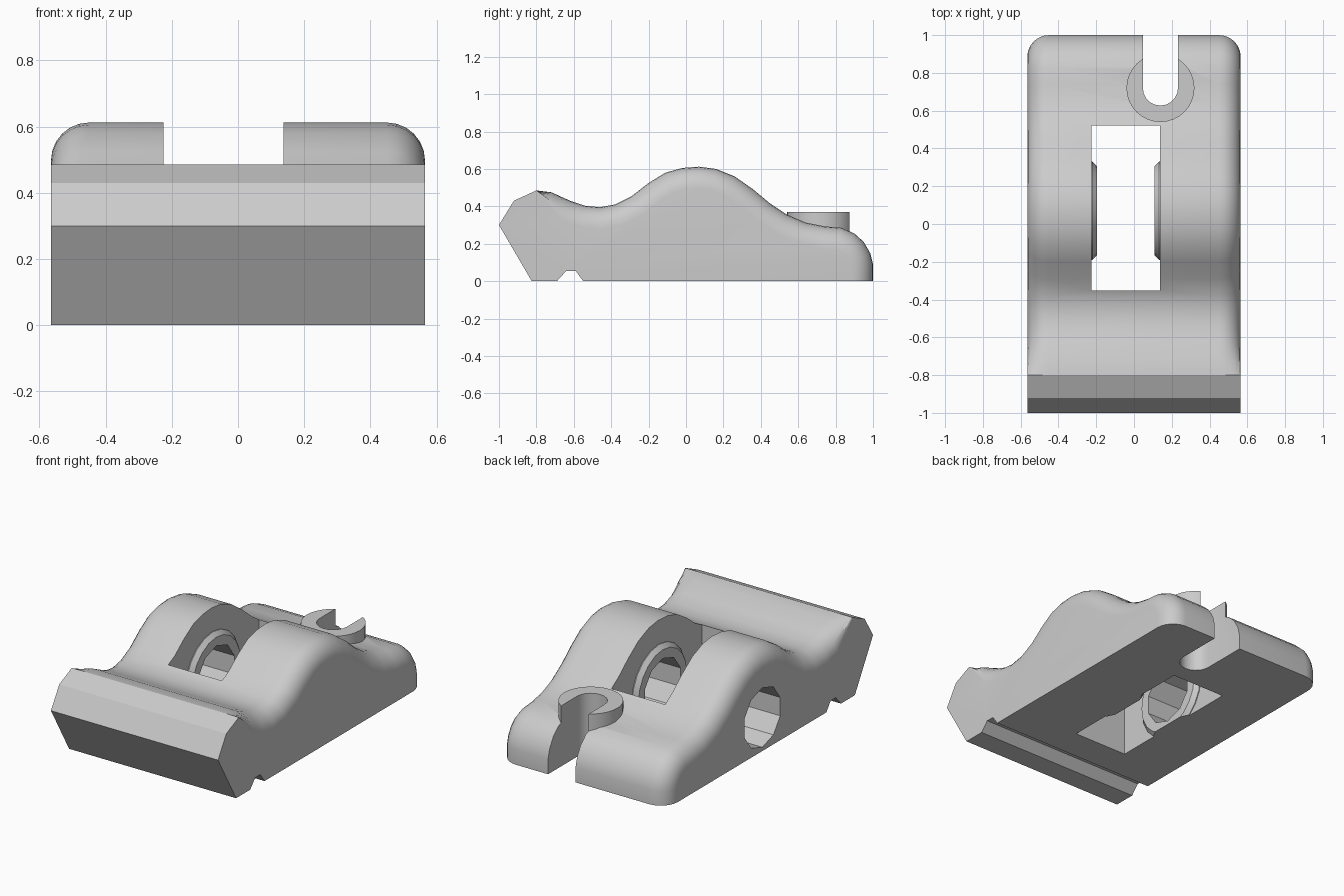
import bpy, bmesh, math
from mathutils import Vector, Matrix

old = bpy.data.objects.get("Cube")
if old:
    bpy.data.objects.remove(old, do_unlink=True)

grey = bpy.data.materials.new("light grey")
grey.use_nodes = True
grey.diffuse_color = (0.6, 0.6, 0.6, 1)
grey.node_tree.nodes["Principled BSDF"].inputs["Base Color"].default_value = (0.6, 0.6, 0.6, 1)


def make_object(name, bm):
    bmesh.ops.recalc_face_normals(bm, faces=bm.faces[:])
    mesh = bpy.data.meshes.new(name)
    bm.to_mesh(mesh)
    bm.free()
    mesh.materials.append(grey)
    obj = bpy.data.objects.new(name, mesh)
    bpy.context.collection.objects.link(obj)
    return obj


def loft(name, sections):
    """Skin a row of matching closed sections and cap both ends."""
    bm = bmesh.new()
    rings = [[bm.verts.new(p) for p in s] for s in sections]
    n = len(rings[0])
    for a, b in zip(rings, rings[1:]):
        for i in range(n):
            j = (i + 1) % n
            bm.faces.new((a[i], a[j], b[j], b[i]))
    bm.faces.new(rings[0])
    bm.faces.new(rings[-1])
    return make_object(name, bm)


def circle(r, sides, start=0.0):
    return [(r * math.cos(start + math.tau * i / sides),
             r * math.sin(start + math.tau * i / sides)) for i in range(sides)]


def combine(target, tool, operation):
    """Apply a boolean and discard the tool."""
    mod = target.modifiers.new("cut", "BOOLEAN")
    mod.operation, mod.object, mod.solver = operation, tool, "EXACT"
    bpy.context.view_layer.objects.active = target
    bpy.ops.object.modifier_apply(modifier=mod.name)
    bpy.data.objects.remove(tool, do_unlink=True)


# Body: side profile swept across x, rounded over at both sides
HALF, ROUND, STEPS = 0.565, 0.115, 6
top = [(-1, .30), (-.92, .43), (-.8, .485), (-.72, .475), (-.62, .43), (-.54, .403),
       (-.46, .395), (-.38, .41), (-.29, .455), (-.2, .525), (-.11, .58), (-.02, .605),
       (.07, .612), (.16, .6), (.26, .56), (.36, .49), (.45, .415), (.54, .355),
       (.64, .313), (.74, .293), (.83, .285), (.9, .255), (.95, .21), (.985, .15),
       (1, .09), (1, 0)]
base = [(-.55, 0), (-.59, .055), (-.64, .055), (-.69, 0), (-.825, 0)]


def section(x, inset):
    pts = []
    for i, (y, z) in enumerate(top):
        weight = min(1, max(0, (y + .8) / .16))
        if i == len(top) - 1:
            normal = Vector((1, 0))
        else:
            before, after = Vector(top[max(i - 1, 0)]), Vector(top[i + 1])
            d = (after - before).normalized()
            normal = Vector((-d.y, d.x))
        pts.append((x, y - normal.x * inset * weight, z - normal.y * inset * weight))
    return pts + [(x, y, z) for y, z in base]


angles = [math.pi / 2 * i / STEPS for i in range(STEPS + 1)]
right_side = [section(-(HALF - ROUND + ROUND * math.sin(a)), ROUND * (1 - math.cos(a)))
              for a in reversed(angles)]
left_side = [section(HALF - ROUND + ROUND * math.sin(a), ROUND * (1 - math.cos(a)))
             for a in angles]
body = loft("clamp_body", right_side + left_side)

# Central opening, leaving a tapered collar on each inner wall
X0, X1 = -.225, .138
PIN_Y, PIN_Z = .07, .205
bm = bmesh.new()
bmesh.ops.create_cube(bm, size=1, matrix=Matrix.Translation(((X0 + X1) / 2, .085, .4))
                      @ Matrix.Diagonal((X1 - X0, .875, 1.4, 1)))
opening = make_object("opening_cutter", bm)
for wall, direction in ((X0, 1), (X1, -1)):
    rows = [(wall - .05 * direction, .26), (wall + .005 * direction, .26),
            (wall + .03 * direction, .235)]
    collar = loft("collar", [[(x, PIN_Y + u, PIN_Z + v) for u, v in circle(r, 20)]
                             for x, r in rows])
    combine(opening, collar, "DIFFERENCE")
combine(body, opening, "DIFFERENCE")

# Pin bore: through the right wall, blind in the left wall
bore = loft("pin_bore_cutter", [[(x, PIN_Y + u, PIN_Z + v) for u, v in circle(.182, 10, .31)]
                                for x in (-.8, .45)])
combine(body, bore, "DIFFERENCE")

# Raised washer seat around the bolt slot
BOLT_X, BOLT_Y, SLOT = .14, .72, .093
seat = loft("washer_seat", [[(BOLT_X + u, BOLT_Y + v, z) for u, v in circle(.18, 32)]
                            for z in (.15, .37)])
combine(body, seat, "UNION")

# Open-ended bolt slot
outline = [(BOLT_X + SLOT * math.cos(math.pi + math.pi * i / 10),
            BOLT_Y + SLOT * math.sin(math.pi + math.pi * i / 10)) for i in range(11)]
outline += [(BOLT_X + SLOT, 1.2), (BOLT_X - SLOT, 1.2)]
slot = loft("bolt_slot_cutter", [[(x, y, z) for x, y in outline] for z in (-.2, .8)])
combine(body, slot, "DIFFERENCE")

# Smooth shading with crisp edges
bpy.ops.object.select_all(action="DESELECT")
body.select_set(True)
bpy.context.view_layer.objects.active = body
bpy.ops.object.shade_smooth_by_angle(angle=math.radians(29))
